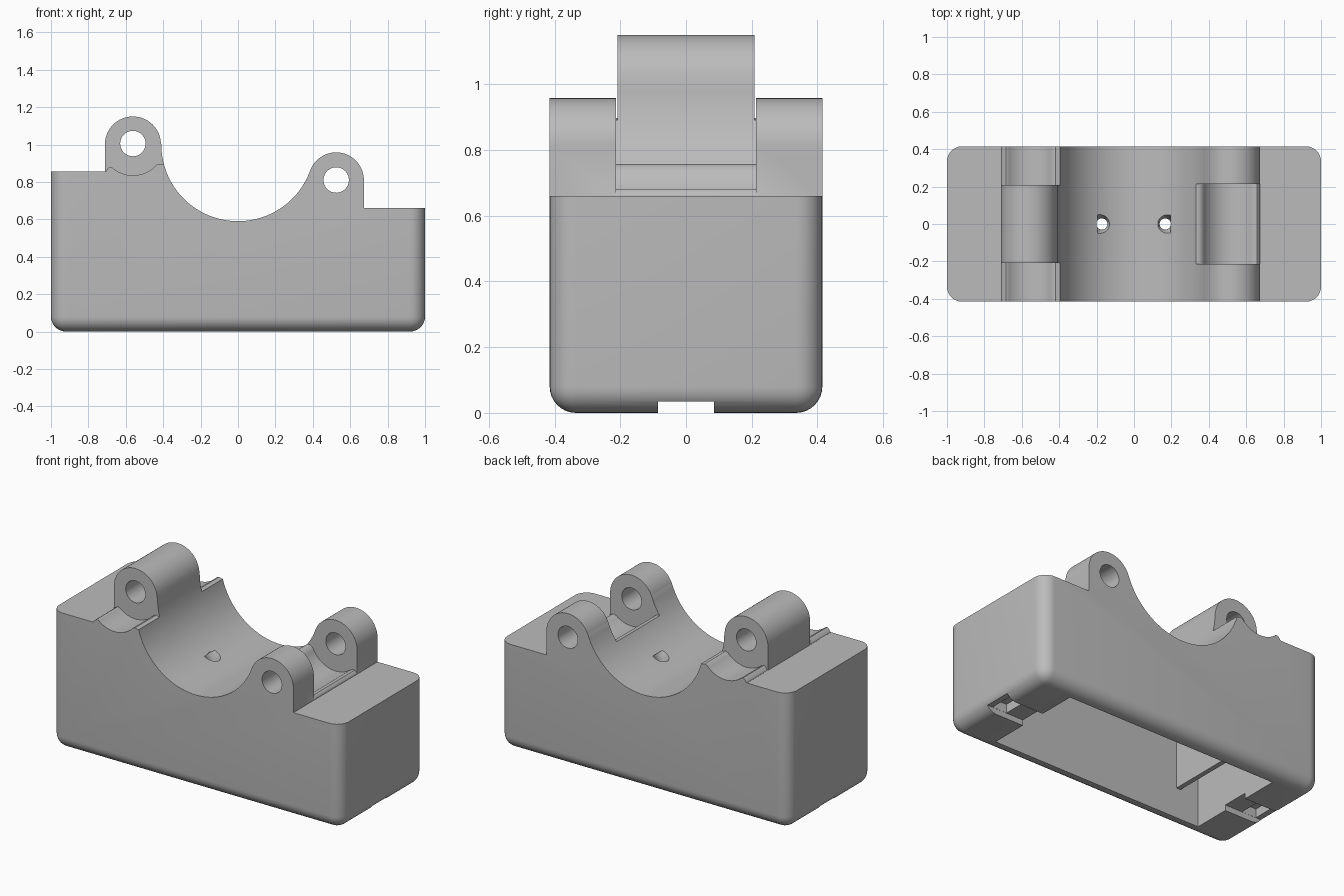
import bpy, bmesh, math

if "Cube" in bpy.data.objects:
    bpy.data.objects.remove(bpy.data.objects["Cube"])

grey = bpy.data.materials.new("plain grey")
grey.diffuse_color = (0.5, 0.5, 0.5, 1)
grey.use_nodes = True
grey.node_tree.nodes["Principled BSDF"].inputs["Base Color"].default_value = grey.diffuse_color


def arc(cx, cz, r, a0, a1, n=32):
    """Points on an arc in the XZ plane, angles in degrees."""
    return [(cx + r * math.cos(math.radians(a0 + (a1 - a0) * i / n)),
             cz + r * math.sin(math.radians(a0 + (a1 - a0) * i / n))) for i in range(n + 1)]


def prism(name, pts, y0, y1):
    """Extrude an XZ outline along Y."""
    bm = bmesh.new()
    face = bm.faces.new([bm.verts.new((x, y0, z)) for x, z in pts])
    new = bmesh.ops.extrude_face_region(bm, geom=[face])["geom"]
    bmesh.ops.translate(bm, verts=[v for v in new if isinstance(v, bmesh.types.BMVert)], vec=(0, y1 - y0, 0))
    bmesh.ops.recalc_face_normals(bm, faces=bm.faces)
    return finish(name, bm)


def finish(name, bm):
    me = bpy.data.meshes.new(name)
    bm.to_mesh(me)
    bm.free()
    ob = bpy.data.objects.new(name, me)
    bpy.context.collection.objects.link(ob)
    me.materials.append(grey)
    return ob


def rect(x0, x1, z0, z1):
    return [(x0, z0), (x1, z0), (x1, z1), (x0, z1)]


def boolean(target, tool, op="DIFFERENCE"):
    m = target.modifiers.new(tool.name, "BOOLEAN")
    m.operation, m.solver, m.object = op, "EXACT", tool
    bpy.context.view_layer.objects.active = target
    bpy.ops.object.modifier_apply(modifier=m.name)
    bpy.data.objects.remove(tool)


W = 0.415            # half depth
LX, LZ = -0.562, 1.0   # left lug centre
RX, RZ = 0.525, 0.81   # right lug centre

# Block with rounded upright and bottom edges
bm = bmesh.new()
bmesh.ops.create_cube(bm, size=1)
for v in bm.verts:
    v.co = (v.co.x * 2, v.co.y * 2 * W, (v.co.z + 0.5) * 1.4)
edges = [e for e in bm.edges if min(v.co.z for v in e.verts) < 0.1]
bmesh.ops.bevel(bm, geom=edges, offset=0.08, segments=8, profile=0.5, affect="EDGES")
body = finish("mount_body", bm)

# Side outline: decks, both lugs and the round cradle
outline = [(-1.1, -0.1), (1.1, -0.1), (1.1, 0.66), (RX + 0.148, 0.66)]
outline += arc(RX, RZ, 0.148, 0, 160)
outline += arc(0, 1.0, 0.41, -20, -180, 48)
outline += arc(LX, LZ, 0.15, 0, 180)[1:]
outline += [(LX - 0.15, 0.855), (-1.1, 0.855)]
boolean(body, prism("outline", outline, -0.6, 0.6), "INTERSECT")

# Hinge clearances beside the left lug
clear = [(-0.74, 1.3), (-0.74, 0.8555), (-0.708, 0.8555), (-0.697, 0.872), (-0.685, 0.88), (-0.672, 0.876)]
clear += arc(LX, LZ + 0.005, 0.17, 231, 313, 20)
clear += [(-0.435, 0.892), (-0.42, 0.897), (-0.405, 0.892), (-0.37, 0.892), (-0.37, 1.3)]
for s in (-1, 1):
    boolean(body, prism("left_clearance", clear, *sorted((s * 0.208, s * 0.6))))

# Hinge clearance between the right lugs
clear = [(0.30, 1.3), (0.30, 0.757), (0.345, 0.757), (0.358, 0.752)]
clear += arc(RX, RZ, 0.17, 205, 308, 24)
clear += [(0.645, 0.682), (0.657, 0.681), (0.668, 0.672), (0.674, 0.6605), (0.7, 0.6605), (0.7, 1.3)]
boolean(body, prism("right_clearance", clear, -0.213, 0.213))

# Hinge pin holes
for x, z in ((LX, LZ + 0.005), (RX, RZ)):
    boolean(body, prism("pin_hole", arc(x, z, 0.068, 0, 360, 32)[:-1], -0.7, 0.7))

# Open pocket underneath with a hanging partition
pocket = [(-0.73, -0.1), (0.73, -0.1), (0.73, 0.5), (-0.575, 0.5), (-0.575, 0.19),
          (-0.605, 0.19), (-0.605, 0.5), (-0.73, 0.5)]
boolean(body, prism("pocket", pocket, -0.32, 0.32))

# Cover latch notches and deeper slots at both ends
for s in (-1, 1):
    boolean(body, prism("notch", rect(*sorted((s * 0.7, s * 1.1)), -0.1, 0.035), -0.085, 0.085))
    boolean(body, prism("latch_slot", rect(*sorted((s * 0.85, s * 0.95)), -0.1, 0.09), -0.084, 0.084))

# Countersunk screw holes in the cradle
for x in (-0.172, 0.167):
    for r0, r1, z0, z1 in ((0.03, 0.03, 0.4, 0.9), (0.03, 0.055, 0.59, 0.64)):
        bm = bmesh.new()
        bmesh.ops.create_cone(bm, cap_ends=True, segments=24, radius1=r0, radius2=r1, depth=z1 - z0)
        bmesh.ops.translate(bm, verts=bm.verts, vec=(x, 0, (z0 + z1) / 2))
        boolean(body, finish("screw_hole", bm))

body.select_set(True)
bpy.context.view_layer.objects.active = body
bpy.ops.object.shade_smooth_by_angle(angle=math.radians(30))
